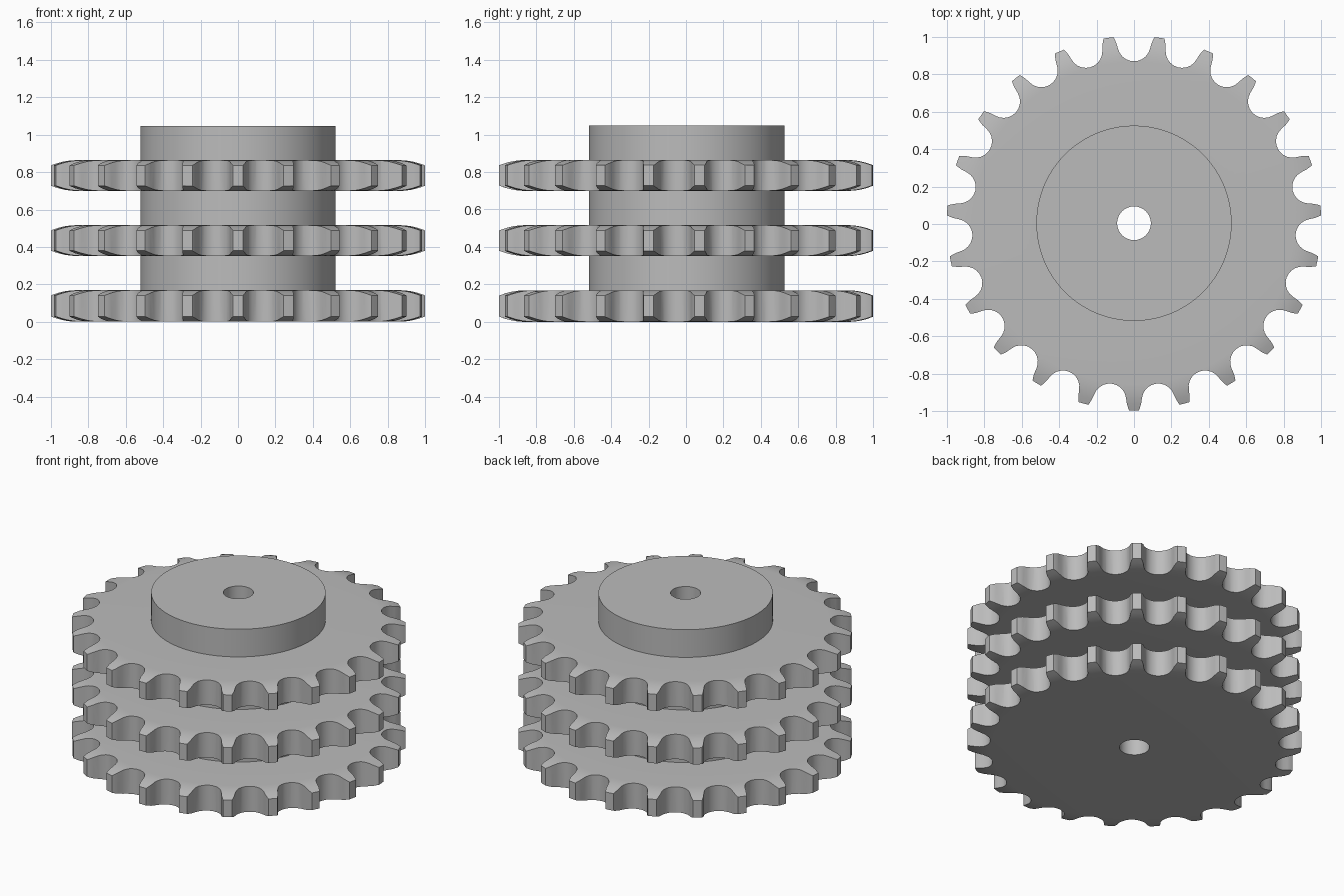
import bpy, bmesh
from math import sin, cos, pi, radians

cube = bpy.data.objects.get("Cube")
if cube:
    bpy.data.objects.remove(cube, do_unlink=True)

TEETH = 23
CENTRE_Y = 0.004
TIP, BORE, HUB = 1.001, 0.09, 0.522
THICK, SPACING, HEIGHT = 0.165, 0.3475, 1.047
SEAT, ROLLER = 0.954, 0.088      # roller seat centre distance and radius

steel = bpy.data.materials.new("steel_grey")
steel.use_nodes = True
colour = (0.5, 0.5, 0.5, 1)
steel.diffuse_color = colour
steel.node_tree.nodes["Principled BSDF"].inputs["Base Color"].default_value = colour


def make_object(name, bm):
    bmesh.ops.recalc_face_normals(bm, faces=bm.faces)
    mesh = bpy.data.meshes.new(name)
    bm.to_mesh(mesh)
    bm.free()
    mesh.materials.append(steel)
    obj = bpy.data.objects.new(name, mesh)
    bpy.context.collection.objects.link(obj)
    obj.location.y = CENTRE_Y
    return obj


def lathe(name, profile, steps=144):
    """Revolve a closed (radius, height) outline around z."""
    bm = bmesh.new()
    rings = []
    for i in range(steps):
        a = 2 * pi * (i + 0.5) / steps
        rings.append([bm.verts.new((r * cos(a), r * sin(a), z)) for r, z in profile])
    n = len(profile)
    for i in range(steps):
        p, q = rings[i], rings[(i + 1) % steps]
        for j in range(n):
            k = (j + 1) % n
            bm.faces.new((p[j], q[j], q[k], p[k]))
    return make_object(name, bm)


# Three toothed discs with rounded rims, stepped along one hub with a bore
profile = [(BORE, 0)]
for disc in range(3):
    low = disc * SPACING + (0.004 if disc else 0)
    high = low + THICK + (0 if disc else 0.004)
    if disc:
        profile.append((HUB, low))
    rim = [(0.86 + (TIP - 0.86) * t, 0.028 * t * t) for t in (0, 0.25, 0.5, 0.75, 1)]
    profile += [(r, low + drop) for r, drop in rim]
    profile += [(r, high - drop) for r, drop in reversed(rim)]
    profile.append((HUB, high))
profile += [(HUB, HEIGHT), (BORE, HEIGHT)]
body = lathe("triple_sprocket", profile)

# Tooth outline: round roller seat, flaring flank, narrow tip
arc = [radians(a) for a in range(0, 76, 15)]
half = [(ROLLER * sin(a), SEAT - ROLLER * cos(a)) for a in arc]
half += [(0.094, 0.962), (0.103, 0.982), (0.115, 1.004)]
gap = [(-x, y) for x, y in reversed(half[1:])] + half

cutter_bm = bmesh.new()
outline = []
for tooth in range(TEETH):
    a = -2 * pi * tooth / TEETH
    for x, y in gap:
        outline.append(cutter_bm.verts.new(
            (x * cos(a) - y * sin(a), x * sin(a) + y * cos(a), -0.2)))
base = cutter_bm.faces.new(outline)
sides = bmesh.ops.extrude_face_region(cutter_bm, geom=[base])
top = [v for v in sides["geom"] if isinstance(v, bmesh.types.BMVert)]
bmesh.ops.translate(cutter_bm, verts=top, vec=(0, 0, HEIGHT + 0.4))
cutter = make_object("tooth_cutter", cutter_bm)

# Keep only the part of the turned body inside the tooth outline
cut = body.modifiers.new("teeth", "BOOLEAN")
cut.operation = "INTERSECT"
cut.solver = "EXACT"
cut.object = cutter
bpy.context.view_layer.objects.active = body
body.select_set(True)
bpy.ops.object.modifier_apply(modifier=cut.name)
bpy.data.objects.remove(cutter, do_unlink=True)

bpy.ops.object.shade_smooth_by_angle(angle=radians(25))
